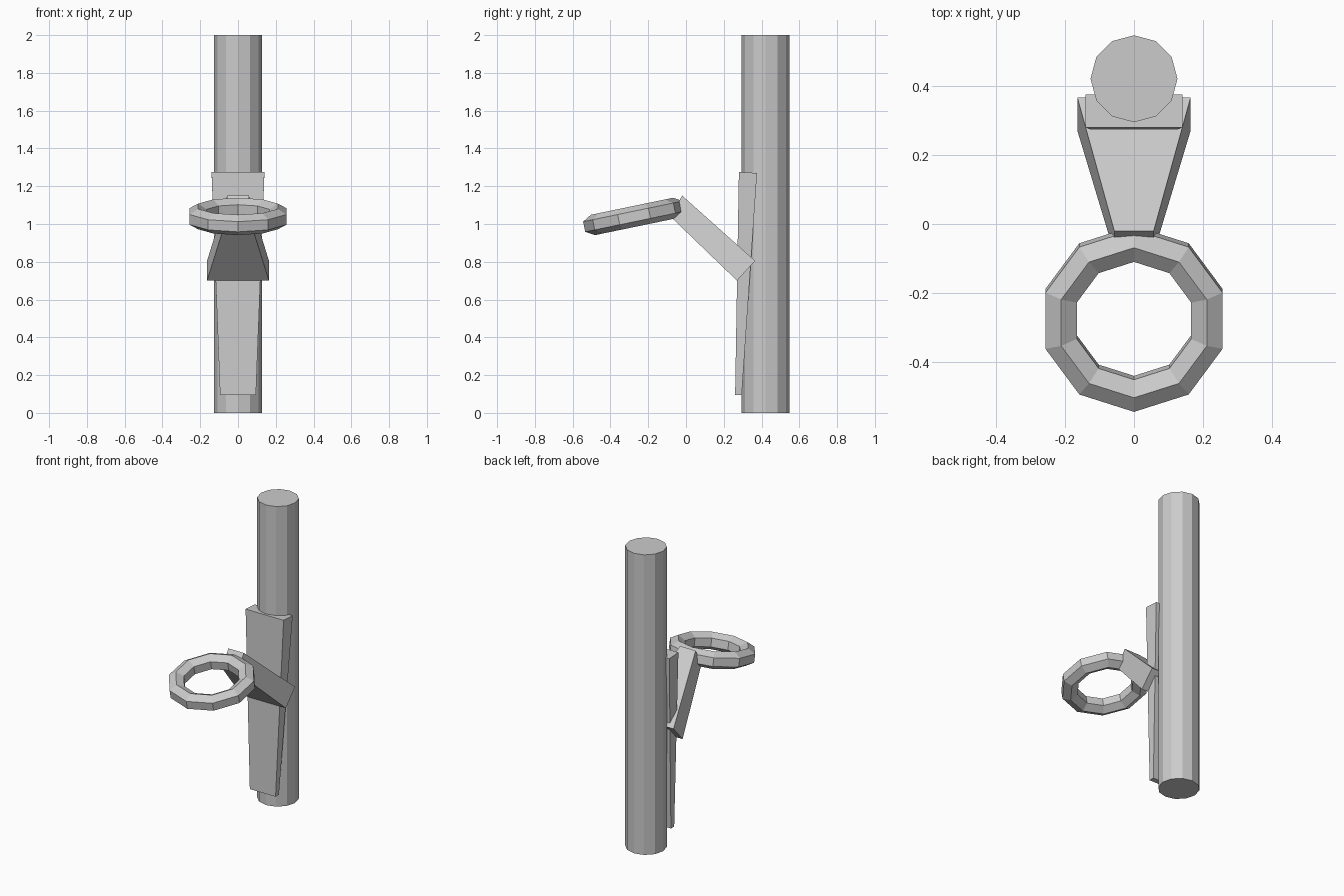
import bpy, bmesh
from math import radians, sin, cos, pi
from mathutils import Matrix

if "Cube" in bpy.data.objects:
    bpy.data.objects.remove(bpy.data.objects["Cube"])


def finish(bm, name):
    bmesh.ops.recalc_face_normals(bm, faces=bm.faces[:])
    mesh = bpy.data.meshes.new(name)
    bm.to_mesh(mesh)
    bm.free()
    ob = bpy.data.objects.new(name, mesh)
    bpy.context.scene.collection.objects.link(ob)
    return ob


def tapered_block(name, corners):
    """Side outline of (y, z, half_width) corners, mirrored across x = 0."""
    bm = bmesh.new()
    left = [bm.verts.new((-w, y, z)) for y, z, w in corners]
    right = [bm.verts.new((w, y, z)) for y, z, w in corners]
    bm.faces.new(left)
    bm.faces.new(right[::-1])
    n = len(corners)
    for i in range(n):
        j = (i + 1) % n
        bm.faces.new((left[i], right[i], right[j], left[j]))
    return finish(bm, name)


def faceted_ring(name, major, minor, sides, minor_sides, matrix):
    """Torus whose cross-section has a flat outer wall."""
    bm = bmesh.new()
    loops = []
    for i in range(sides):
        a = pi / 2 + 2 * pi * i / sides
        loop = []
        for k in range(minor_sides):
            b = 2 * pi * (k + 0.5) / minor_sides
            r = major + minor * cos(b)
            loop.append(bm.verts.new((r * cos(a), r * sin(a), minor * sin(b))))
        loops.append(loop)
    for i in range(sides):
        p, q = loops[i], loops[(i + 1) % sides]
        for k in range(minor_sides):
            m = (k + 1) % minor_sides
            bm.faces.new((p[k], q[k], q[m], p[m]))
    bm.transform(matrix)
    return finish(bm, name)


# Twelve-sided upright pole
bm = bmesh.new()
bmesh.ops.create_cone(bm, cap_ends=True, segments=12, radius1=0.126, radius2=0.126,
                      depth=2, matrix=Matrix.Translation((0, 0.421, 1)))
finish(bm, "pole")

# Wedge-shaped backing plate on the front of the pole
tapered_block("back_plate", [(0.26, 0.095, 0.095), (0.295, 0.095, 0.095),
                             (0.376, 1.27, 0.14), (0.28, 1.275, 0.14)])

# Sloping arm, narrowing towards the ring
tapered_block("arm", [(0.27, 0.70, 0.164), (0.366, 0.805, 0.164),
                      (-0.02, 1.15, 0.057), (-0.085, 1.042, 0.057)])

# Tilted ten-sided ring
faceted_ring("ring", 0.222, 0.055, 10, 6,
             Matrix.Translation((0, -0.275, 1.04)) @ Matrix.Rotation(radians(11.7), 4, 'X'))
